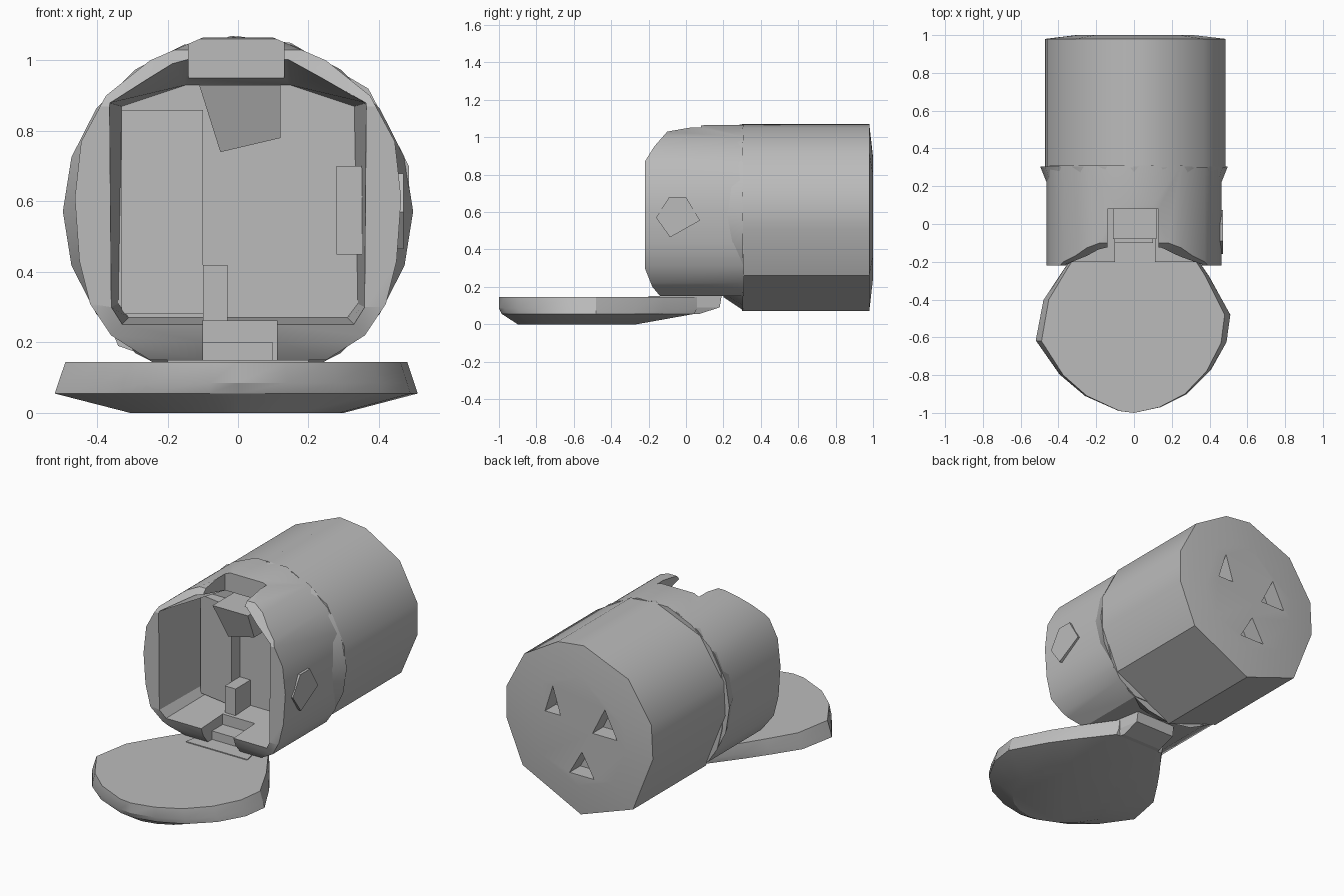
import bpy, bmesh, math

cube = bpy.data.objects.get("Cube")
if cube:
    bpy.data.objects.remove(cube, do_unlink=True)

grey = bpy.data.materials.new("plain_grey")
grey.use_nodes = True
COLOUR = (0.5, 0.5, 0.5, 1)
grey.diffuse_color = COLOUR
grey.node_tree.nodes["Principled BSDF"].inputs["Base Color"].default_value = COLOUR


def loft(name, rings):
    """Closed solid through matching rings of 3D points."""
    bm = bmesh.new()
    loops = [[bm.verts.new(p) for p in ring] for ring in rings]
    n = len(loops[0])
    for a, b in zip(loops, loops[1:]):
        for i in range(n):
            j = (i + 1) % n
            bm.faces.new((a[i], a[j], b[j], b[i]))
    bm.faces.new(loops[0][::-1])
    bm.faces.new(loops[-1])
    bmesh.ops.recalc_face_normals(bm, faces=bm.faces)
    mesh = bpy.data.meshes.new(name)
    bm.to_mesh(mesh)
    bm.free()
    mesh.materials.append(grey)
    obj = bpy.data.objects.new(name, mesh)
    bpy.context.collection.objects.link(obj)
    return obj


def box(name, x, y, z):
    return loft(name, [[(x[0], y[0], h), (x[1], y[0], h), (x[1], y[1], h), (x[0], y[1], h)] for h in z])


def circle(r, y, z, n=20):
    return [(r * math.cos(math.tau * i / n), y, z + r * math.sin(math.tau * i / n)) for i in range(n)]


def mirrored(half):
    """Close a right-hand half outline with its mirror image."""
    return half + [(-x, z) for x, z in reversed(half)]


def at_depth(points, y):
    return [(x, y, z) for x, z in points]


def combine(obj, other, operation="DIFFERENCE"):
    """Apply a boolean and throw the cutter away."""
    mod = obj.modifiers.new("cut", "BOOLEAN")
    mod.operation, mod.object, mod.solver = operation, other, "EXACT"
    bpy.context.view_layer.update()
    deps = bpy.context.evaluated_depsgraph_get()
    mesh = bpy.data.meshes.new_from_object(obj.evaluated_get(deps))
    obj.modifiers.clear()
    obj.data = mesh
    bpy.data.objects.remove(other, do_unlink=True)


def smooth(obj, angle):
    bpy.ops.object.select_all(action="DESELECT")
    obj.select_set(True)
    bpy.context.view_layer.objects.active = obj
    bpy.ops.object.shade_smooth_by_angle(angle=math.radians(angle))


# Rear drum: uneven polygon with a slightly domed back
outline = [(0.15, 0.48), (0.37, 0.35), (0.485, 0.13), (0.485, -0.06), (0.38, -0.31), (0, -0.5),
           (-0.34, -0.38), (-0.47, -0.05), (-0.46, 0.15), (-0.31, 0.38), (-0.02, 0.5)]


def drum_ring(y, scale=1):
    return [(x * scale, y, 0.57 + z * scale) for x, z in outline]


drum = loft("rear_drum", [drum_ring(0.3), drum_ring(0.98), drum_ring(1.0, 0.65)])
# Three triangular sockets in the back
for cx, cz, w, h in [(0.17, 0.71, 0.05, 0.08), (-0.17, 0.66, 0.08, 0.08), (-0.02, 0.38, 0.08, 0.07)]:
    triangle = [(cx - w, cz - h), (cx + w, cz - h), (cx, cz + h)]
    combine(drum, loft("socket_cutter", [at_depth(triangle, y) for y in (0.9, 1.1)]))
smooth(drum, 36)

# Front shell: flat-bottomed tube trimmed by a side profile so its sides reach furthest forward
tube = mirrored([(0.25, 0.15), (0.36, 0.22), (0.42, 0.31), (0.45, 0.43), (0.463, 0.61),
                 (0.445, 0.77), (0.375, 0.9), (0.25, 1.0), (0.1, 1.065)])
shell = loft("front_shell", [at_depth(tube, y) for y in (-0.3, 0.31)])
profile = [(-0.22, 0.3), (-0.22, 0.87), (-0.17, 0.95), (-0.1, 1.03), (0.1, 1.065),
           (0.32, 1.07), (0.32, 0.14), (-0.13, 0.14), (-0.18, 0.2)]
combine(shell, loft("trim", [[(x, y, z) for y, z in profile] for x in (-0.6, 0.6)]), "INTERSECT")
# Tapered compartment, roof notch and latch slot through the sill
mouth = mirrored([(0.33, 0.25), (0.36, 0.3), (0.365, 0.88), (0.14, 1.03)])
inner = mirrored([(0.31, 0.27), (0.34, 0.31), (0.33, 0.87), (0.15, 0.93)])
combine(shell, loft("compartment_cutter", [at_depth(mouth, -0.23), at_depth(inner, 0.16)]))
combine(shell, box("notch_cutter", (-0.14, 0.13), (-0.3, 0.08), (0.85, 1.2)))
combine(shell, box("slot_cutter", (-0.1, 0.11), (-0.3, 0), (0.1, 0.4)))
smooth(shell, 30)

# Flared collar joining shell and drum
collar = loft("collar", [circle(0.455, 0.2, 0.6), circle(0.497, 0.305, 0.572)])
smooth(collar, 30)

# Fittings inside the compartment
loft("left_back_panel", [[(-0.33, 0.12, z), (-0.1, 0.08, z), (-0.1, 0.18, z), (-0.33, 0.18, z)]
                         for z in (0.28, 0.86)])
box("post", (-0.1, -0.03), (0.02, 0.17), (0.26, 0.42))
box("wall_block", (0.28, 0.36), (-0.04, 0.1), (0.45, 0.7))
loft("roof_catch", [[(-0.05, -0.02, 0.74), (0.12, -0.02, 0.78), (0.12, 0.12, 0.78), (-0.05, 0.12, 0.74)],
                    [(-0.11, -0.08, 0.93), (0.12, -0.08, 0.93), (0.12, 0.12, 0.93), (-0.11, 0.12, 0.93)]])

# Five-sided badge plate on the left side
badge = [(-0.16, 0.57), (-0.09, 0.68), (0, 0.68), (0.075, 0.555), (-0.085, 0.465)]
loft("side_plate", [[(x, y, z) for y, z in badge] for x in (0.42, 0.47)])

# Open lid lying in front, narrowing towards the hinge, with a shallow dished underside
lid_outline = [(0, -1), (0.14, -0.97), (0.28, -0.9), (0.4, -0.78), (0.48, -0.63), (0.5, -0.48), (0.39, -0.27),
               (0.29, -0.12), (0.16, 0.06), (-0.16, 0.06), (-0.29, -0.12), (-0.37, -0.24),
               (-0.47, -0.4), (-0.51, -0.62), (-0.39, -0.8), (-0.26, -0.91), (-0.08, -0.99)]


def lid_ring(z, sx, sy, cy=-0.5):
    return [(x * sx, cy + (y - cy) * sy, z) for x, y in lid_outline]


lid = loft("lid", [lid_ring(0, 0.6, 0.6, -0.75), lid_ring(0.055, 1.02, 0.97),
                   lid_ring(0.085, 1, 1), lid_ring(0.145, 0.96, 1)])
smooth(lid, 25)

# Hinge tongue under the shell
loft("hinge_tongue", [[(-0.2, -0.2, z), (0.2, -0.2, z), (0.13, b, z), (-0.13, b, z)]
                      for z, b in ((0.055, 0.07), (0.09, 0.18), (0.15, 0.19))])
box("hinge_block", (-0.1, 0.1), (-0.1, 0.1), (0.13, 0.2))
